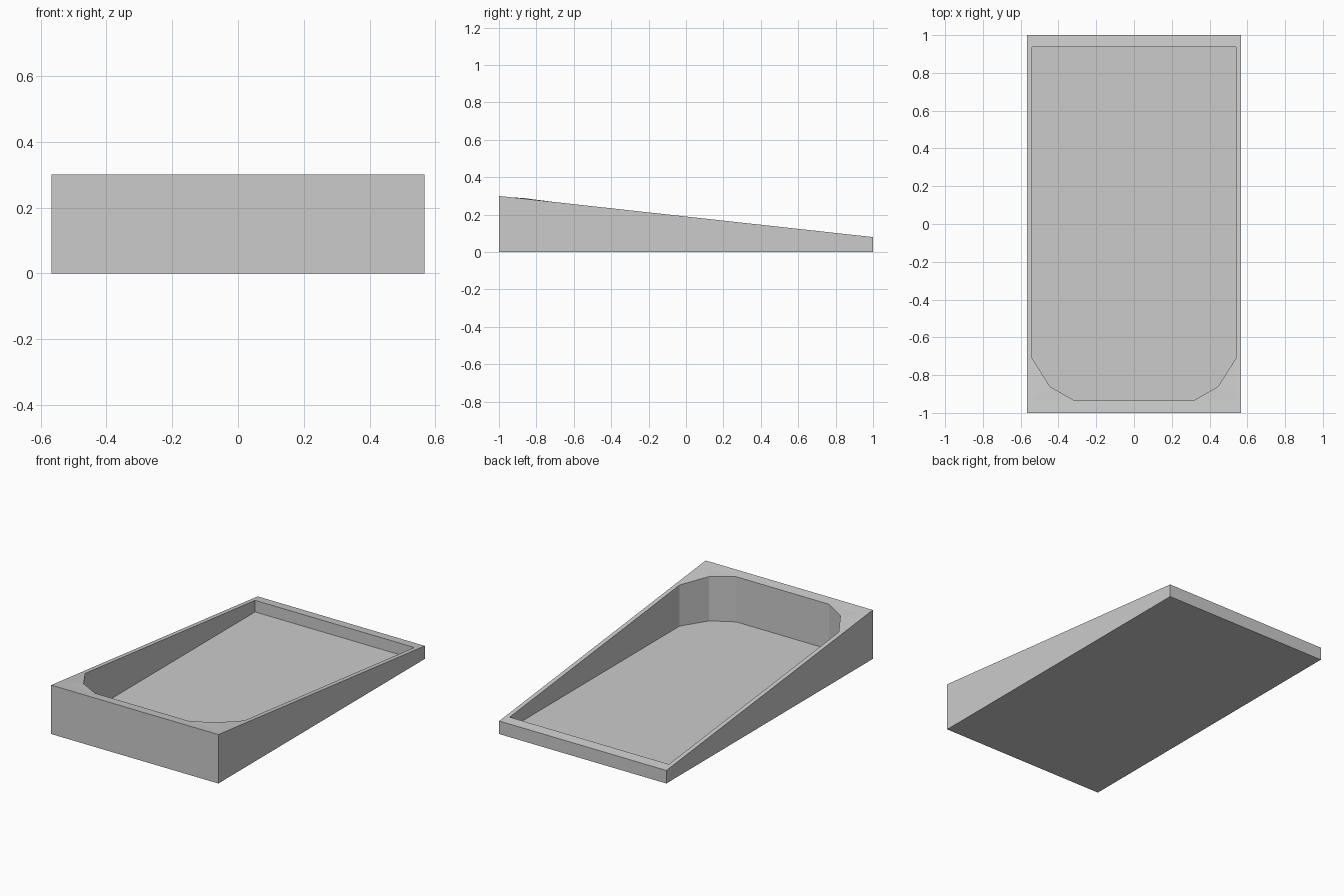
import bpy, bmesh

if "Cube" in bpy.data.objects:
    bpy.data.objects.remove(bpy.data.objects["Cube"])

W, FRONT_H, BACK_H = 0.567, 0.30, 0.08   # half width, front and back heights
IX, IF, IB = 0.54, -0.935, 0.937         # recess limits
FLOOR = 0.016                            # recess floor level


def slope(y):
    return FRONT_H + (BACK_H - FRONT_H) * (y + 1) / 2


bm = bmesh.new()


def vert(x, y, z=None):
    return bm.verts.new((x, y, slope(y) if z is None else z))


# Outer wedge: base and sides
corners = [(-W, -1), (W, -1), (W, 1), (-W, 1)]
base = [vert(x, y, 0) for x, y in corners]
top = [vert(x, y) for x, y in corners]
bm.faces.new(base[::-1])
for i in range(4):
    j = (i + 1) % 4
    bm.faces.new((base[i], base[j], top[j], top[i]))

# Recess outline, front corners chamfered in two steps with a slightly raised middle
right = [(0.315, IF), (0.445, -0.86), (IX, -0.71), (IX, IB)]
outline = right + [(-x, y) for x, y in reversed(right)]
lip = [vert(x, y, slope(y) + (0.003 if y == -0.86 else 0)) for x, y in outline]
floor = [vert(x, y, FLOOR) for x, y in outline]
cr, cl = vert(IX, IF), vert(-IX, IF)

# Sloping rim
bm.faces.new((top[0], top[1], cr, lip[0], lip[7], cl))
bm.faces.new((top[1], top[2], lip[3], lip[2], cr))
bm.faces.new((top[2], top[3], lip[4], lip[3]))
bm.faces.new((top[3], top[0], cl, lip[5], lip[4]))

# Front corner fillers
for c, a in ((cr, 0), (cl, 5)):
    bm.faces.new((c, lip[a + 1], lip[a]))
    bm.faces.new((c, lip[a + 2], lip[a + 1]))

# Recess walls and floor
for i in range(8):
    j = (i + 1) % 8
    bm.faces.new((lip[i], lip[j], floor[j], floor[i]))
bm.faces.new(floor)

bmesh.ops.recalc_face_normals(bm, faces=bm.faces)
mesh = bpy.data.meshes.new("wedge_tray")
bm.to_mesh(mesh)
bm.free()
bpy.context.collection.objects.link(bpy.data.objects.new("wedge_tray", mesh))
